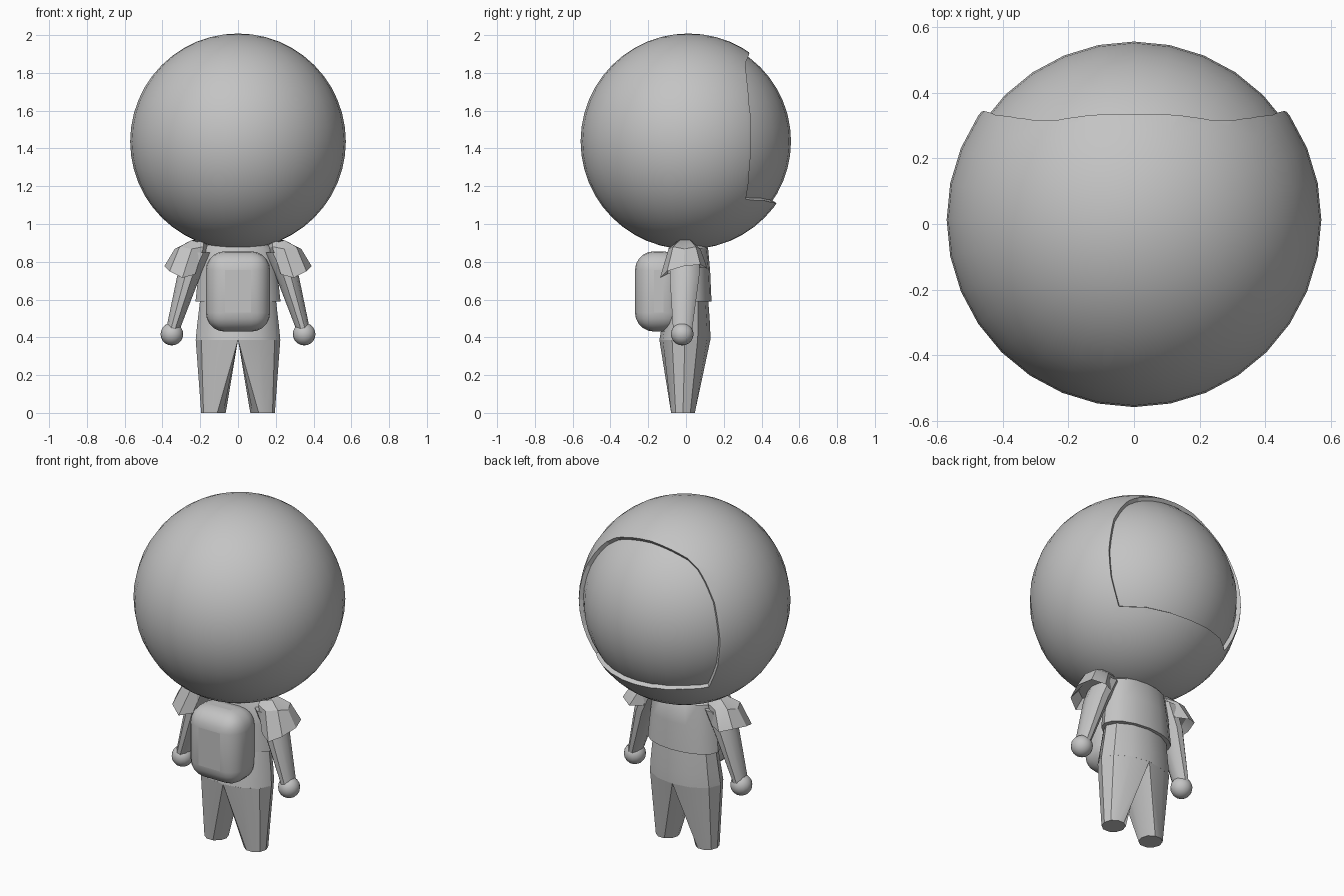
import bpy, bmesh, math
from mathutils import Vector

if "Cube" in bpy.data.objects:
    bpy.data.objects.remove(bpy.data.objects["Cube"])

grey = bpy.data.materials.new("plain_grey")
grey.diffuse_color = (0.55, 0.55, 0.55, 1)
grey.use_nodes = True
grey.node_tree.nodes["Principled BSDF"].inputs["Base Color"].default_value = grey.diffuse_color


def finish(ob, angle=35):
    ob.data.materials.clear()
    ob.data.materials.append(grey)
    bpy.ops.object.select_all(action='DESELECT')
    ob.select_set(True)
    bpy.context.view_layer.objects.active = ob
    bpy.ops.object.shade_smooth_by_angle(angle=math.radians(angle))
    return ob


def from_bmesh(name, bm):
    bmesh.ops.recalc_face_normals(bm, faces=bm.faces[:])
    me = bpy.data.meshes.new(name)
    bm.to_mesh(me)
    bm.free()
    ob = bpy.data.objects.new(name, me)
    bpy.context.collection.objects.link(ob)
    return ob


def loft(name, rings, angle=35):
    """Skin a list of equal-length point rings and cap both ends."""
    bm = bmesh.new()
    loops = [[bm.verts.new(p) for p in r] for r in rings]
    n = len(loops[0])
    for a, b in zip(loops, loops[1:]):
        for i in range(n):
            j = (i + 1) % n
            bm.faces.new((a[i], a[j], b[j], b[i]))
    bm.faces.new(loops[0])
    bm.faces.new(loops[-1])
    return finish(from_bmesh(name, bm), angle)


def ellipse(cx, cy, z, rx, ry, n):
    return [(cx + rx * math.cos(2 * math.pi * i / n),
             cy + ry * math.sin(2 * math.pi * i / n), z) for i in range(n)]


def sphere(name, loc, r, seg, rings):
    bpy.ops.mesh.primitive_uv_sphere_add(segments=seg, ring_count=rings, radius=r, location=loc)
    ob = bpy.context.object
    ob.name = name
    return finish(ob)


# Head: inner face ball and an outer hood with a face opening towards +y
centre = Vector((0, 0.013, 1.4375))
sphere("face", (0, 0, 1.4375), 0.556, 32, 24)
hood = sphere("hood", centre, 0.571, 32, 24)

# Opening outline on the hood surface (right half), swept out from the head centre
half = [(0, 0.33, 0.47), (0.14, 0.325, 0.45), (0.235, 0.312, 0.42), (0.30, 0.31, 0.375),
        (0.35, 0.315, 0.315), (0.417, 0.325, 0.21), (0.46, 0.335, 0), (0.44, 0.328, -0.15),
        (0.37, 0.31, -0.305), (0.26, 0.41, -0.315), (0.13, 0.462, -0.325), (0, 0.478, -0.33)]
outline = half + [(-x, y, z) for x, y, z in half[-2:0:-1]]
bm = bmesh.new()
apex = bm.verts.new(centre)
far = bm.verts.new(centre + Vector((0, 1.3, 0.1)))
rim = [bm.verts.new(Vector((0, 0, 1.4375)) + Vector(p) * 1.5) for p in outline]
for i, v in enumerate(rim):
    w = rim[(i + 1) % len(rim)]
    bm.faces.new((apex, v, w))
    bm.faces.new((far, w, v))
cutter = from_bmesh("opening_cutter", bm)
mod = hood.modifiers.new("opening", 'BOOLEAN')
mod.operation = 'DIFFERENCE'
mod.solver = 'EXACT'
mod.object = cutter
bpy.context.view_layer.objects.active = hood
bpy.ops.object.modifier_apply(modifier=mod.name)
bpy.data.objects.remove(cutter)
finish(hood)

# Shirt and hips
loft("shirt", [ellipse(0, 0.018, 0.59, 0.225, 0.117, 16),
               ellipse(0, 0.016, 0.75, 0.208, 0.112, 16),
               ellipse(0, 0.012, 0.87, 0.19, 0.105, 16),
               ellipse(0, 0.0, 0.93, 0.11, 0.07, 16)])
loft("hips", [ellipse(0, -0.006, 0.385, 0.224, 0.135, 12),
              ellipse(0, 0.0, 0.46, 0.217, 0.128, 12),
              ellipse(0, 0.008, 0.62, 0.198, 0.108, 12)])

# Backpack
bpy.ops.mesh.primitive_cube_add(size=1, location=(0, -0.145, 0.643))
pack = bpy.context.object
pack.name = "backpack"
pack.scale = (0.34, 0.25, 0.425)
bpy.ops.object.transform_apply(location=False, rotation=False, scale=True)
bev = pack.modifiers.new("round", 'BEVEL')
bev.width = 0.1
bev.segments = 5
finish(pack, 40)

for s, side in ((1, "right"), (-1, "left")):
    # Leg: half of the hip outline tapering to a round foot
    top, foot = [], []
    for i in range(10):
        if i < 7:
            a = math.radians(-90 + 30 * i)
            top.append((s * 0.224 * math.cos(a), -0.006 + 0.135 * math.sin(a), 0.387))
        else:
            top.append((0, 0.068 * (8 - i) - 0.006, 0.387))
        a = math.radians(-108 + 36 * i)
        foot.append((s * (0.13 + 0.065 * math.cos(a)), -0.016 + 0.066 * math.sin(a), 0))
    loft(side + "_leg", [foot, top], 30)

    # Arm: tapered tube sloping outwards
    loft(side + "_arm", [ellipse(s * 0.205, -0.005, 0.85, 0.07, 0.085, 10),
                         ellipse(s * 0.262, -0.008, 0.72, 0.061, 0.082, 10),
                         ellipse(s * 0.345, -0.018, 0.44, 0.036, 0.053, 10)])
    sphere(side + "_hand", (s * 0.35, -0.02, 0.417), 0.06, 16, 10)

    # Sleeve: flared cap, open below, with a dipping hem
    def sleeve_ring(cx, cy, cz, rx, ry, tilt, dip):
        pts = []
        for i in range(8):
            a = 2 * math.pi * i / 8
            c, d = math.cos(a), math.sin(a)
            z = cz + tilt * c + dip * min(d, 0) + (0.012 if i % 2 else 0)
            pts.append((s * (cx + rx * c), cy + ry * d, z))
        return pts
    loft(side + "_sleeve", [sleeve_ring(0.215, -0.005, 0.905, 0.045, 0.04, -0.005, 0),
                            sleeve_ring(0.245, -0.008, 0.868, 0.09, 0.085, 0.0, 0),
                            sleeve_ring(0.295, -0.012, 0.765, 0.095, 0.125, 0.012, 0.05),
                            sleeve_ring(0.275, -0.010, 0.80, 0.07, 0.095, 0.0, 0.02)], 30)
